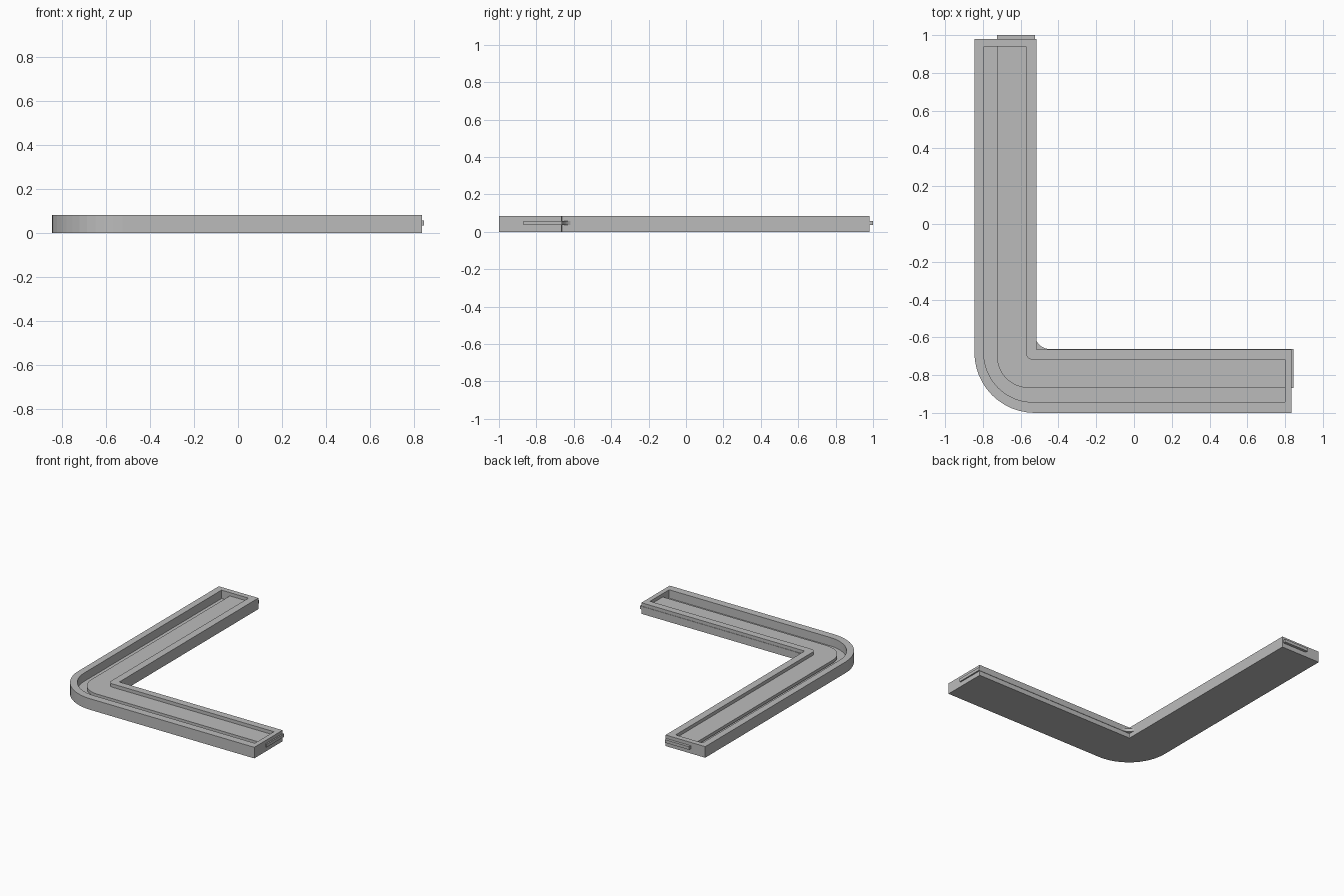
import bpy, bmesh
from math import sin, cos, pi

cube = bpy.data.objects.get("Cube")
if cube:
    bpy.data.objects.remove(cube, do_unlink=True)

grey = bpy.data.materials.new("plain grey")
grey.use_nodes = True
colour = (0.5, 0.5, 0.5, 1)
grey.diffuse_color = colour
grey.node_tree.nodes["Principled BSDF"].inputs["Base Color"].default_value = colour

SEGS = 12


def arc(cx, cy, r, a0, a1):
    angles = [a0 + (a1 - a0) * i / SEGS for i in range(SEGS + 1)]
    return [(cx + r * cos(a), cy + r * sin(a)) for a in angles]


def l_outline(x0, x1, x_end, y0, y1, y_end, r_out, r_in):
    """Counter-clockwise L with a rounded outer bend and an inner fillet."""
    return ([(x0, y_end)]
            + arc(x0 + r_out, y0 + r_out, r_out, pi, 1.5 * pi)
            + [(x_end, y0), (x_end, y1)]
            + arc(x1 + r_in, y1 + r_in, r_in, 1.5 * pi, pi)
            + [(x1, y_end)])


def loft(name, rings):
    """Skin a stack of matching outlines and cap the first and last."""
    bm = bmesh.new()
    loops = [[bm.verts.new((x, y, z)) for x, y in pts] for pts, z in rings]
    for a, b in zip(loops, loops[1:]):
        for i in range(len(a)):
            j = (i + 1) % len(a)
            bm.faces.new((a[i], a[j], b[j], b[i]))
    bm.faces.new(loops[0][::-1])
    bm.faces.new(loops[-1])
    mesh = bpy.data.meshes.new(name)
    bm.to_mesh(mesh)
    bm.free()
    mesh.materials.append(grey)
    obj = bpy.data.objects.new(name, mesh)
    bpy.context.collection.objects.link(obj)
    return obj


# Open tray: outer wall, flat rim, inner wall and floor
outer = l_outline(-0.845, -0.517, 0.835, -1.0, -0.665, 0.98, 0.32, 0.004)
cavity = l_outline(-0.795, -0.572, 0.80, -0.943, -0.718, 0.94, 0.26, 0.035)
loft("tray", [(outer, 0), (outer, 0.083), (cavity, 0.083), (cavity, 0.02)])

# Flat strip through the tray, showing as tabs at both ends and a bead inside
strip = l_outline(-0.726, -0.525, 0.845, -0.868, -0.662, 1.0, 0.17, 0.08)
loft("inner_strip", [(strip, 0.035), (strip, 0.058)])
